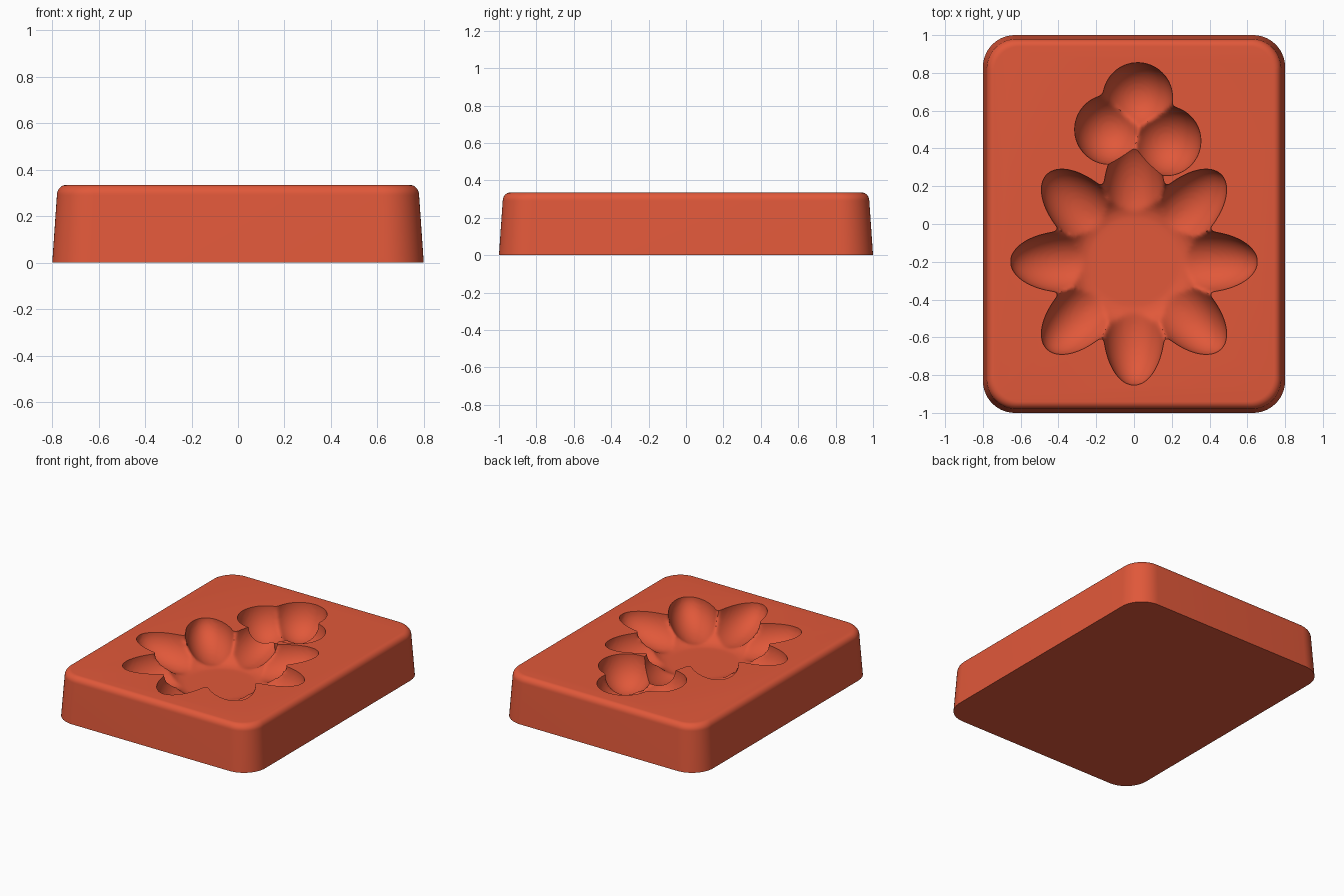
import bpy, bmesh, math
from mathutils import Matrix, Vector

TOP = 0.335
FLOWER = Vector((0, -0.2, TOP))

old = bpy.data.objects.get("Cube")
if old:
    bpy.data.objects.remove(old, do_unlink=True)

clay = bpy.data.materials.new("terracotta red")
clay.use_nodes = True
color = (0.75, 0.098, 0.042, 1)
clay.diffuse_color = color
clay.node_tree.nodes["Principled BSDF"].inputs["Base Color"].default_value = color


def make_object(name, bm):
    bmesh.ops.recalc_face_normals(bm, faces=bm.faces)
    mesh = bpy.data.meshes.new(name)
    bm.to_mesh(mesh)
    bm.free()
    mesh.materials.append(clay)
    obj = bpy.data.objects.new(name, mesh)
    bpy.context.collection.objects.link(obj)
    return obj


def outline(bm, z, inset, steps=14):
    """Rounded rectangle ring at one height."""
    radius = 0.17 - inset * 0.6
    ring = []
    for quarter, (sx, sy) in enumerate(((1, 1), (-1, 1), (-1, -1), (1, -1))):
        for i in range(steps + 1):
            a = (quarter + i / steps) * math.pi / 2
            ring.append(bm.verts.new((sx * (0.8 - inset - radius) + radius * math.cos(a),
                                      sy * (1 - inset - radius) + radius * math.sin(a), z)))
    return ring


def ellipsoid(bm, center, size, angle=0):
    matrix = Matrix.Translation(center) @ Matrix.Rotation(angle, 4, "Z") @ Matrix.Diagonal((*size, 1))
    bmesh.ops.create_uvsphere(bm, u_segments=64, v_segments=32, radius=1, matrix=matrix)


def blended_cutter(name, bm, rounds):
    """Fuse overlapping solids and soften the creases between them."""
    obj = make_object(name, bm)
    obj.hide_render = True
    fuse = obj.modifiers.new("fuse", "REMESH")
    fuse.mode = "VOXEL"
    fuse.voxel_size = 0.012
    soften = obj.modifiers.new("soften", "SMOOTH")
    soften.factor = 0.5
    soften.iterations = rounds
    return obj


# Tapered block with a rounded upper rim
bm = bmesh.new()
levels = [(0, 0)]
for i in range(9):
    a = i / 8 * math.pi / 2
    levels.append((TOP - 0.045 + 0.045 * math.sin(a), 0.02 + 0.04 * (1 - math.cos(a))))
rings = [outline(bm, z, inset) for z, inset in levels]
for low, high in zip(rings, rings[1:]):
    for i in range(len(low)):
        j = (i + 1) % len(low)
        bm.faces.new((low[i], low[j], high[j], high[i]))
bm.faces.new(rings[0])
bm.faces.new(rings[-1])
block = make_object("mould_block", bm)

# Flower hollow: eight petals around a flat-floored middle
bm = bmesh.new()
for k in range(8):
    a = k * math.pi / 4
    ellipsoid(bm, FLOWER + 0.35 * Vector((math.cos(a), math.sin(a), 0)), (0.305, 0.163, 0.18), a)
middle = bmesh.ops.create_cone(bm, cap_ends=True, segments=64, radius1=0.36, radius2=0.36, depth=0.36,
                               matrix=Matrix.Translation(FLOWER))
rims = {e for v in middle["verts"] for e in v.link_edges if abs(e.verts[0].co.z - e.verts[1].co.z) < 0.01}
bmesh.ops.bevel(bm, geom=list(rims), offset=0.13, segments=8, profile=0.5, affect="EDGES")
flower = blended_cutter("flower_cutter", bm, 8)

# Three-lobed hollow above the flower
bm = bmesh.new()
for x, y in ((0.02, 0.67), (-0.13, 0.5), (0.17, 0.44)):
    ellipsoid(bm, (x, y, TOP), (0.185, 0.185, 0.21))
lobes = blended_cutter("lobes_cutter", bm, 5)

# Carve the hollows and keep the finished mesh
for cutter in (flower, lobes):
    carve = block.modifiers.new("carve", "BOOLEAN")
    carve.operation = "DIFFERENCE"
    carve.solver = "EXACT"
    carve.object = cutter
carved = bpy.data.meshes.new_from_object(block.evaluated_get(bpy.context.evaluated_depsgraph_get()))
block.modifiers.clear()
block.data = carved
for cutter in (flower, lobes):
    bpy.data.objects.remove(cutter, do_unlink=True)
carved.materials.clear()
carved.materials.append(clay)

# Smooth the curved walls, keeping the hollow rims crisp
bpy.ops.object.select_all(action="DESELECT")
block.select_set(True)
bpy.context.view_layer.objects.active = block
bpy.ops.object.shade_smooth_by_angle(angle=math.radians(35))
